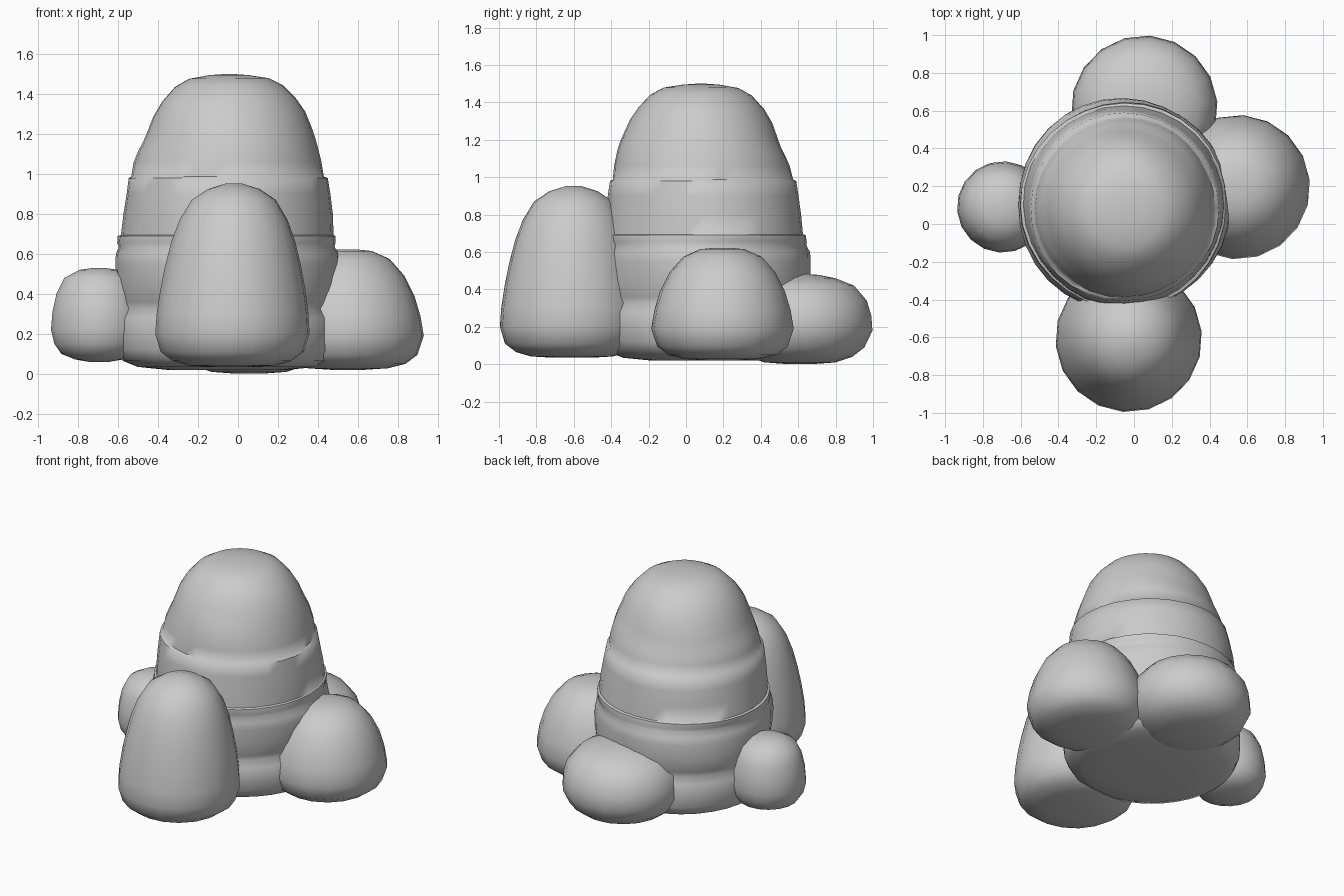
import bpy, bmesh, math


def lathe(name, rings, segments, twist=0.0, angle=60, wobble=0.0):
    """Closed rounded form from rings (radius, z, centre x, centre y, x-tilt); ends are capped."""
    bm = bmesh.new()
    loops = []
    for i, (r, z, cx, cy, tilt) in enumerate(rings):
        loop = []
        for k in range(segments):
            a = 2 * math.pi * k / segments + twist
            rr = r * (1 + wobble * math.sin(3 * a + i * 0.9))
            loop.append(bm.verts.new((cx + rr * math.cos(a), cy + rr * math.sin(a),
                                      z + tilt * rr * math.cos(a + 0.6))))
        loops.append(loop)
    for a, b in zip(loops, loops[1:]):
        for k in range(segments):
            n = (k + 1) % segments
            bm.faces.new((a[k], a[n], b[n], b[k]))
    bm.faces.new(loops[0][::-1])
    bm.faces.new(loops[-1])
    mesh = bpy.data.meshes.new(name)
    bm.to_mesh(mesh)
    bm.free()
    obj = bpy.data.objects.new(name, mesh)
    bpy.context.collection.objects.link(obj)
    bpy.context.view_layer.objects.active = obj
    obj.select_set(True)
    bpy.ops.object.shade_smooth_by_angle(angle=math.radians(angle))
    obj.select_set(False)
    return obj


# Tall central mound: stacked, slightly sagging layers with creases between them
profile = [
    (0.30, 0.020, 0), (0.45, 0.035, 0), (0.525, 0.065, 0), (0.553, 0.12, 0),
    (0.560, 0.20, 0), (0.555, 0.28, 0), (0.530, 0.325, 0),
    (0.545, 0.36, 0), (0.560, 0.45, 0), (0.563, 0.55, 0), (0.558, 0.60, 0),
    (0.540, 0.635, 0), (0.546, 0.655, 0), (0.545, 0.69, 0), (0.532, 0.695, 0),
    (0.524, 0.80, 0), (0.510, 0.90, 0), (0.498, 0.98, 0), (0.482, 0.987, 0),
    (0.470, 1.06, 0.01), (0.448, 1.13, 0.04), (0.428, 1.18, 0.06),
    (0.412, 1.22, 0.05), (0.380, 1.30, 0.04), (0.335, 1.37, 0.03),
    (0.270, 1.44, 0.02), (0.200, 1.478, 0.01), (0.10, 1.495, 0), (0.03, 1.50, 0),
]
lathe("central_mound",
      [(r, z, -0.055 + 0.012 * max(0, z - 0.6), 0.115 - 0.035 * min(1, max(0, z - 0.2)), t)
       for r, z, t in profile], 32, wobble=0.008)


# Smaller boulders around the foot
def boulder(name, x, y, profile, lean=(0, 0), twist=0.1):
    rings = [(r, z, x + lean[0] * z, y + lean[1] * z, 0) for r, z in profile]
    lathe(name, rings, 18, twist)


boulder("front_boulder", -0.03, -0.61, [
    (0.10, 0.035), (0.22, 0.042), (0.30, 0.065), (0.36, 0.11), (0.388, 0.20),
    (0.382, 0.30), (0.365, 0.42), (0.342, 0.54), (0.312, 0.66), (0.272, 0.77),
    (0.212, 0.87), (0.13, 0.925), (0.04, 0.953)], (0.01, 0.01))
boulder("right_boulder", 0.55, 0.195, [
    (0.08, 0.02), (0.20, 0.028), (0.29, 0.05), (0.35, 0.095), (0.382, 0.19),
    (0.365, 0.29), (0.335, 0.39), (0.285, 0.49), (0.21, 0.575), (0.12, 0.615), (0.04, 0.623)])
boulder("left_boulder", -0.695, 0.09, [
    (0.05, 0.06), (0.12, 0.072), (0.19, 0.10), (0.225, 0.15), (0.242, 0.22),
    (0.235, 0.31), (0.215, 0.40), (0.175, 0.48), (0.10, 0.52), (0.03, 0.53)])
boulder("back_boulder", 0.055, 0.61, [
    (0.08, 0.002), (0.19, 0.01), (0.28, 0.04), (0.345, 0.09), (0.388, 0.18),
    (0.382, 0.26), (0.358, 0.34), (0.29, 0.42), (0.19, 0.46), (0.10, 0.478), (0.03, 0.483)])
